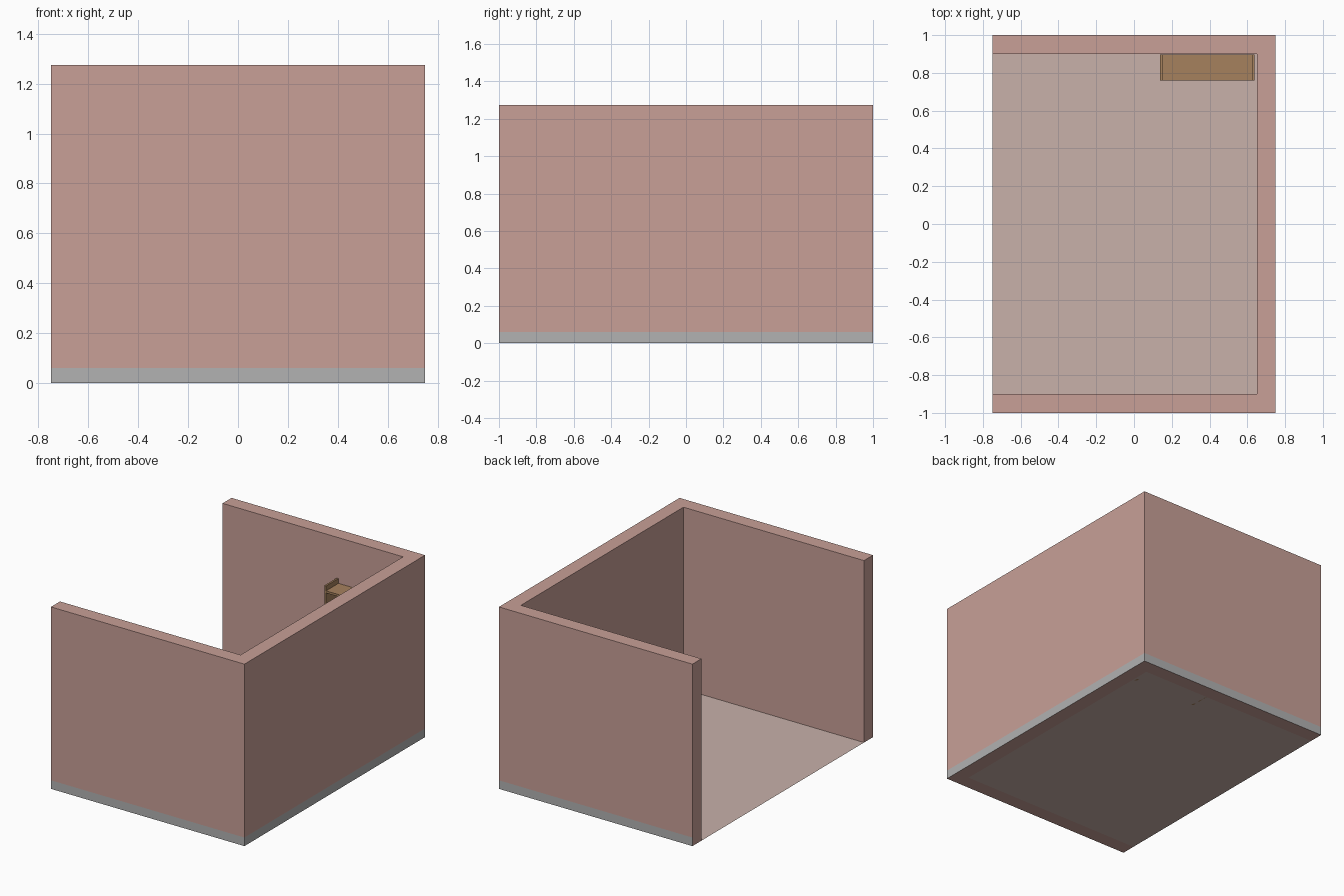
import bpy, bmesh

if "Cube" in bpy.data.objects:
    bpy.data.objects.remove(bpy.data.objects["Cube"])


def material(name, rgb):
    m = bpy.data.materials.new(name)
    m.diffuse_color = (*rgb, 1)
    m.use_nodes = True
    m.node_tree.nodes["Principled BSDF"].inputs["Base Color"].default_value = m.diffuse_color
    return m


PINK = material("wall_pink", (0.58, 0.35, 0.31))
GREY = material("plinth_grey", (0.445, 0.445, 0.445))
FLOOR = material("floor_beige", (0.58, 0.44, 0.40))
WOOD = material("wood", (0.38, 0.22, 0.11))


def finish(bm, name, *mats):
    mesh = bpy.data.meshes.new(name)
    bm.to_mesh(mesh)
    bm.free()
    for m in mats:
        mesh.materials.append(m)
    obj = bpy.data.objects.new(name, mesh)
    bpy.context.collection.objects.link(obj)
    return obj


def box(name, lo, hi, mat):
    bm = bmesh.new()
    bmesh.ops.create_cube(bm, size=1)
    for v in bm.verts:
        v.co = [(a + b) / 2 + c * (b - a) for a, b, c in zip(lo, hi, v.co)]
    return finish(bm, name, mat)


# Walls: U-shaped plan, open on the left, with a painted plinth band outside
W, D, T, H, BAND = 0.75, 1.0, 0.1, 1.275, 0.06
plan = [(-W, -D), (W, -D), (W, D), (-W, D),
        (-W, D - T), (W - T, D - T), (W - T, -D + T), (-W, -D + T)]
bm = bmesh.new()
rings = [[bm.verts.new((x, y, z)) for x, y in plan] for z in (0, BAND, H)]
n = len(plan)
for level, (low, up) in enumerate(zip(rings, rings[1:])):
    for i in range(n):
        j = (i + 1) % n
        f = bm.faces.new((low[i], low[j], up[j], up[i]))
        f.material_index = 1 if level == 0 and i < 3 else 0
bm.faces.new(rings[-1])
bm.faces.new(rings[0][::-1])
finish(bm, "walls", PINK, GREY)

# Floor sheet between the walls
bm = bmesh.new()
bm.faces.new([bm.verts.new((x, y, 0)) for x, y in
              ((-W, -D + T), (W - T, -D + T), (W - T, D - T), (-W, D - T))])
finish(bm, "floor", FLOOR)

# Open bookcase in the back right corner
X0, X1, Y0, Y1, P = 0.137, 0.637, 0.76, 0.898, 0.013
for name, x in (("left", X0), ("right", X1 - P)):
    box(f"bookcase_{name}_side", (x, Y0, 0), (x + P, Y1, 0.99), WOOD)
for i in range(5):
    top = 0.06 + i * 0.224
    box(f"bookcase_shelf_{i + 1}", (X0 + P, Y0, top - 0.015), (X1 - P, Y1, top), WOOD)
